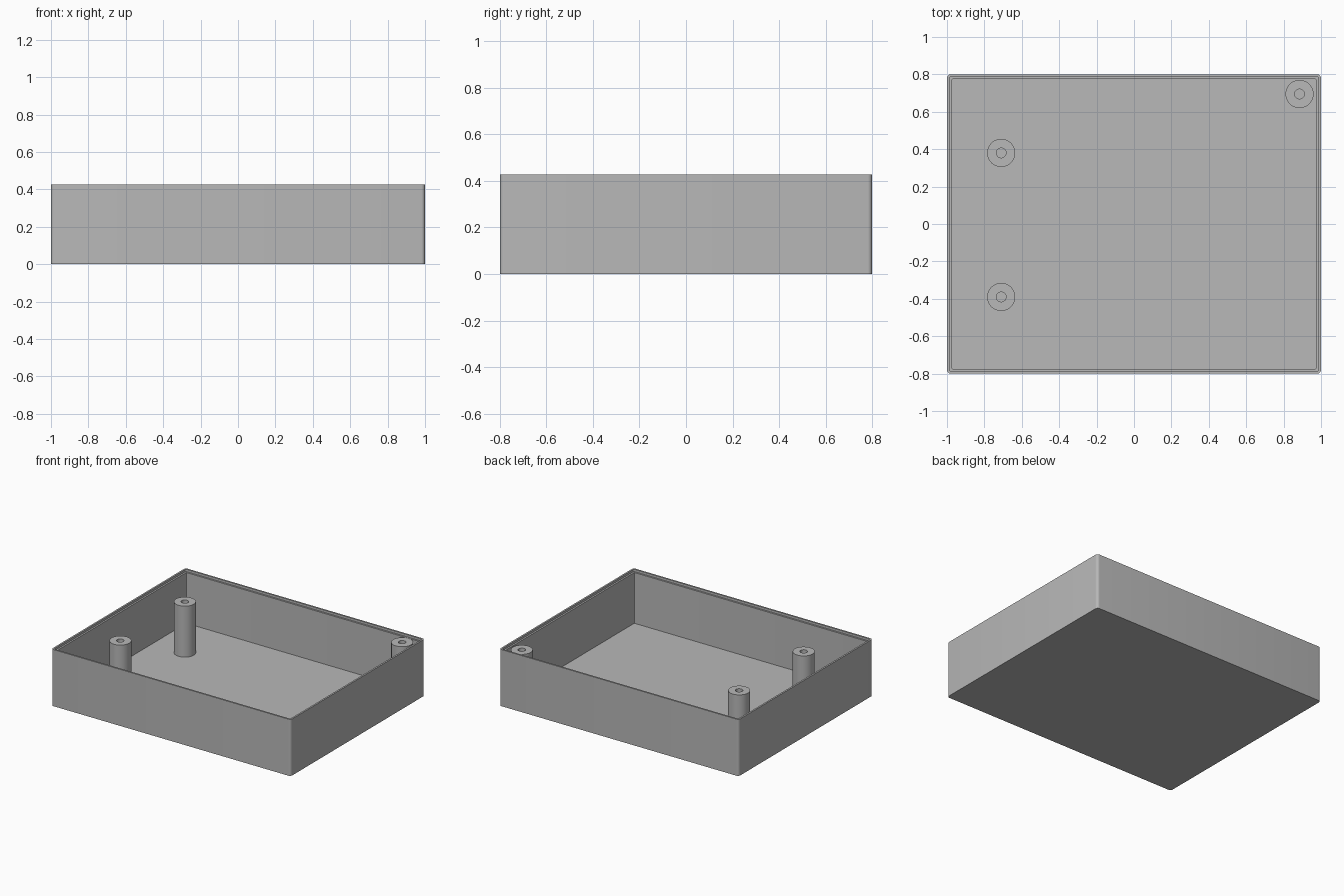
import bpy, bmesh, math

HALF_X, HALF_Y = 1.0, 0.8
HEIGHT, FLOOR, LEDGE = 0.427, 0.027, 0.41
POST_TOP = 0.412

cube = bpy.data.objects.get("Cube")
if cube:
    bpy.data.objects.remove(cube, do_unlink=True)

# Single plain grey plastic
grey = bpy.data.materials.new("grey plastic")
grey.use_nodes = True
colour = (0.48, 0.48, 0.48, 1)
grey.diffuse_color = colour
grey.node_tree.nodes["Principled BSDF"].inputs["Base Color"].default_value = colour


def rounded_ring(inset, radius, z, steps=6):
    """Rounded rectangle outline, counter-clockwise."""
    points = []
    cx, cy = HALF_X - inset - radius, HALF_Y - inset - radius
    corners = [(1, 1), (-1, 1), (-1, -1), (1, -1)]
    for quarter, (sx, sy) in enumerate(corners):
        for i in range(steps + 1):
            a = math.pi / 2 * (quarter + i / steps)
            points.append((sx * cx + radius * math.cos(a),
                           sy * cy + radius * math.sin(a), z))
    return points


def circle_ring(x, y, radius, z, sides=48):
    angles = [2 * math.pi * i / sides for i in range(sides)]
    return [(x + radius * math.cos(a), y + radius * math.sin(a), z) for a in angles]


def loft(name, rings):
    """Skin successive rings and cap both ends."""
    bm = bmesh.new()
    loops = [[bm.verts.new(p) for p in ring] for ring in rings]
    for low, high in zip(loops, loops[1:]):
        n = len(low)
        for i in range(n):
            j = (i + 1) % n
            bm.faces.new((low[i], low[j], high[j], high[i]))
    bm.faces.new(loops[0][::-1])
    bm.faces.new(loops[-1])
    bmesh.ops.recalc_face_normals(bm, faces=bm.faces)
    mesh = bpy.data.meshes.new(name)
    bm.to_mesh(mesh)
    bm.free()
    mesh.materials.append(grey)
    obj = bpy.data.objects.new(name, mesh)
    bpy.context.collection.objects.link(obj)
    bpy.ops.object.select_all(action="DESELECT")
    obj.select_set(True)
    bpy.context.view_layer.objects.active = obj
    bpy.ops.object.shade_smooth_by_angle(angle=math.radians(30))
    return obj


# Open tray: outer wall, rim, stepped ledge, inner wall, floor
tray_profile = [(0, 0.02, 0), (0, 0.02, HEIGHT), (0.013, 0.01, HEIGHT),
                (0.013, 0.01, LEDGE), (0.026, 0.003, LEDGE), (0.026, 0.003, FLOOR)]
loft("tray", [rounded_ring(*step) for step in tray_profile])

# Hollow screw posts standing on the floor
post_profile = [(0.075, FLOOR - 0.005), (0.075, POST_TOP),
                (0.026, POST_TOP), (0.026, FLOOR)]
posts = {"right_front_post": (-0.71, -0.39),
         "right_back_post": (-0.71, 0.38),
         "left_corner_post": (0.885, 0.695)}
for name, (x, y) in posts.items():
    loft(name, [circle_ring(x, y, r, z) for r, z in post_profile])
